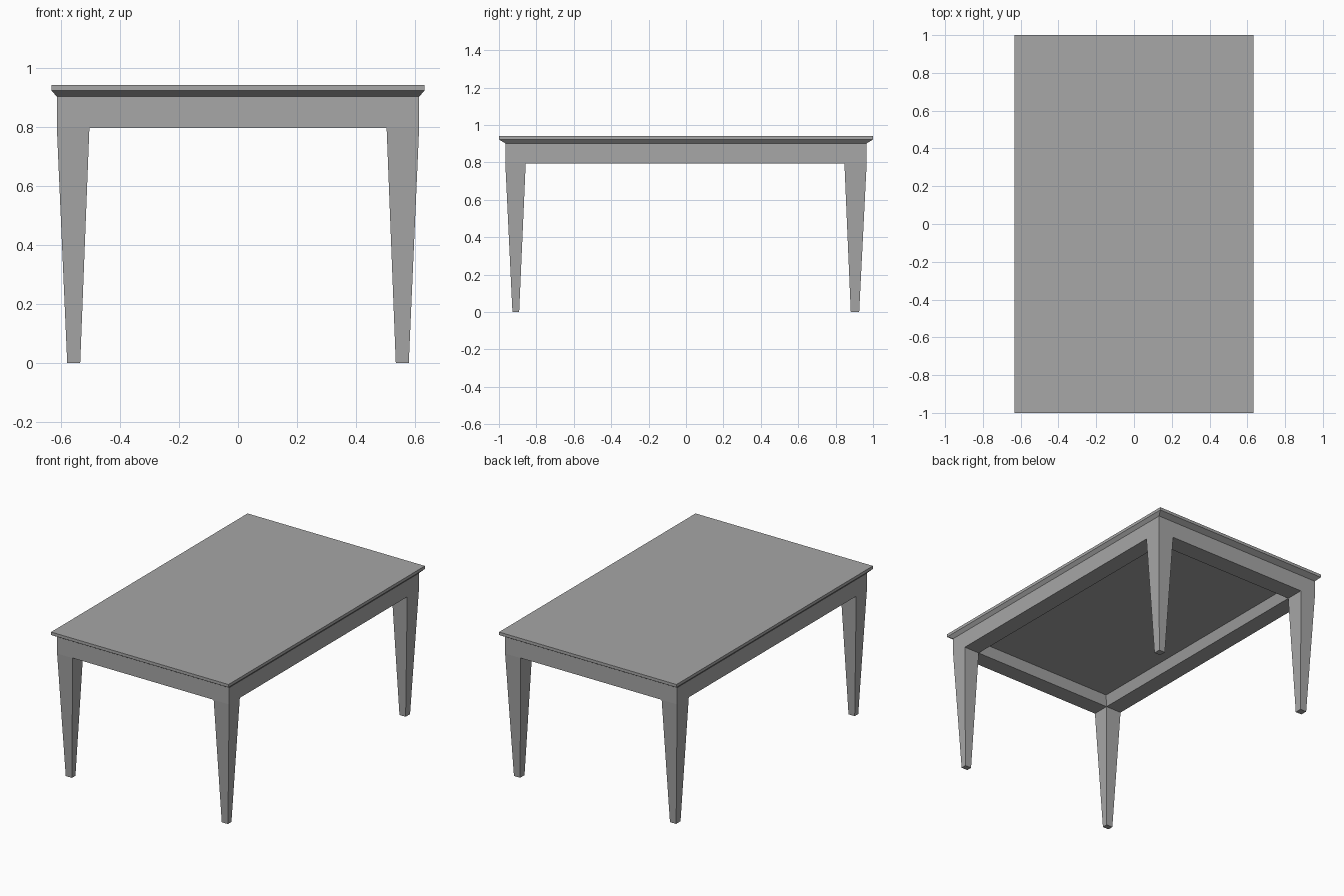
import bpy, bmesh

if "Cube" in bpy.data.objects:
    bpy.data.objects.remove(bpy.data.objects["Cube"])

grey = bpy.data.materials.new("plain grey")
grey.diffuse_color = (0.385, 0.385, 0.385, 1)
grey.use_nodes = True
grey.node_tree.nodes["Principled BSDF"].inputs["Base Color"].default_value = grey.diffuse_color

OX, OY = 0.613, 0.966                # outer half size of the frame
IX, IY0, IY1 = 0.503, -0.857, 0.847  # inner edges of the frame
ZA, ZU, ZF = 0.795, 0.857, 0.902     # apron bottom, underside of top, apron top
SLOPE = 0.023                        # inward lean of the apron's inner faces


def ring(bm, x0, x1, y0, y1, z):
    return [bm.verts.new((x, y, z)) for x, y in ((x0, y0), (x1, y0), (x1, y1), (x0, y1))]


def bridge(bm, a, b):
    for i in range(4):
        j = (i + 1) % 4
        bm.faces.new((a[i], a[j], b[j], b[i]))


def finish(bm, name):
    bmesh.ops.recalc_face_normals(bm, faces=bm.faces)
    mesh = bpy.data.meshes.new(name)
    bm.to_mesh(mesh)
    bm.free()
    mesh.materials.append(grey)
    bpy.context.collection.objects.link(bpy.data.objects.new(name, mesh))


# Top and apron as one shell: surface, rim, chamfer, apron outside, apron inside, underside
bm = bmesh.new()
rings = [ring(bm, -x, x, -y, y, z) for x, y, z in
         ((0.632, 1.0, 0.941), (0.632, 1.0, 0.922), (OX, OY, ZF), (OX, OY, ZA))]
rings += [ring(bm, d - IX, IX - d, IY0 + d, IY1 - d, z) for d, z in ((0, ZA), (SLOPE, ZU))]
bm.faces.new(rings[0])
bm.faces.new(rings[-1])
for a, b in zip(rings, rings[1:]):
    bridge(bm, a, b)
finish(bm, "table_top_and_apron")

# Four tapered legs, open at the head where they join the apron
for sx, side in ((-1, "left"), (1, "right")):
    for iy, oy, foot_in, foot_out, end in ((IY0, -OY, -0.892, -0.928, "front"),
                                           (IY1, OY, 0.881, 0.926, "back")):
        bm = bmesh.new()
        foot = ring(bm, sx * 0.534, sx * 0.578, foot_in, foot_out, 0)
        head = ring(bm, sx * IX, sx * OX, iy, oy, ZA)
        bm.faces.new(foot)
        bridge(bm, foot, head)
        finish(bm, f"{end}_{side}_leg")
